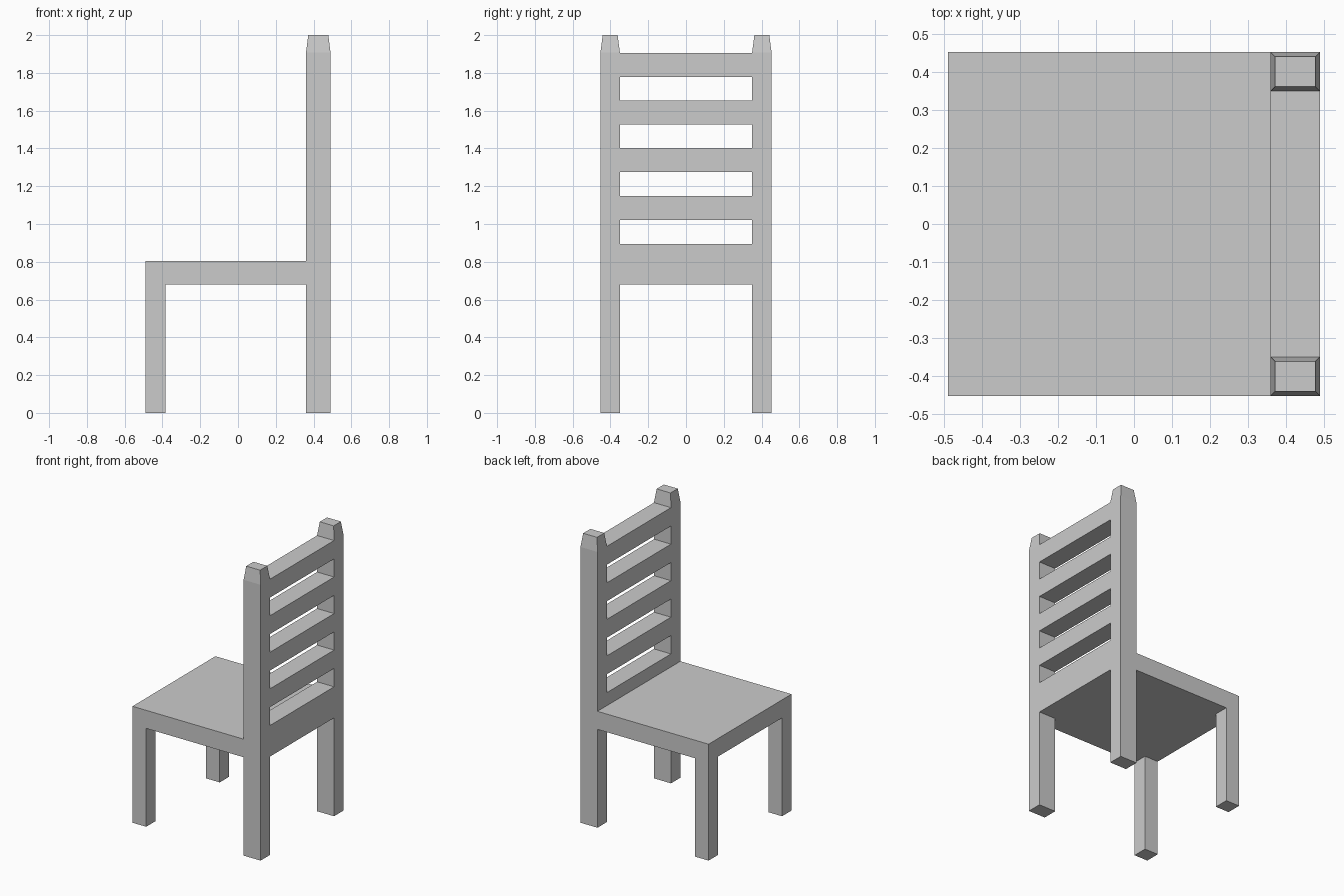
import bpy
import bmesh

if "Cube" in bpy.data.objects:
    bpy.data.objects.remove(bpy.data.objects["Cube"])

X0, X1 = -0.49, 0.49        # front edge of seat, back of posts
XP = 0.36                   # front face of back posts
Y0, Y1 = 0.35, 0.453        # inner and outer leg faces
SEAT_LOW, SEAT_TOP = 0.68, 0.805


def box(name, xs, ys, zs, tip=None):
    """Box from ranges; tip=(z, inset) adds a tapered top."""
    bm = bmesh.new()
    bmesh.ops.create_cube(bm, size=1)
    for v in bm.verts:
        v.co = [r[0] if c < 0 else r[1] for c, r in zip(v.co, (xs, ys, zs))]
    if tip:
        top = max(bm.faces, key=lambda f: f.calc_center_median().z)
        new = bmesh.ops.extrude_discrete_faces(bm, faces=[top])["faces"][0]
        mid = new.calc_center_median()
        for v in new.verts:
            v.co.x += tip[1] if v.co.x < mid.x else -tip[1]
            v.co.y += tip[1] if v.co.y < mid.y else -tip[1]
            v.co.z = tip[0]
    bmesh.ops.recalc_face_normals(bm, faces=bm.faces)
    mesh = bpy.data.meshes.new(name)
    bm.to_mesh(mesh)
    bm.free()
    obj = bpy.data.objects.new(name, mesh)
    bpy.context.collection.objects.link(obj)
    return obj


# Seat slab, running up to the back posts
box("seat", (X0, XP), (-Y1, Y1), (SEAT_LOW, SEAT_TOP))

# Legs on both sides; the back ones rise into posts with tapered tips
for side, ys in (("near", (-Y1, -Y0)), ("far", (Y0, Y1))):
    box(f"front_leg_{side}", (X0, -0.385), ys, (0, SEAT_LOW))
    box(f"back_post_{side}", (XP, X1), ys, (0, 1.907), tip=(2.0, 0.012))

# Deep bottom rail behind the seat, then the four evenly spaced slats
box("bottom_rail", (XP, X1), (-Y0, Y0), (SEAT_LOW, 0.895))
for i in range(4):
    z = 1.022 + i * 0.2525
    box(f"back_slat_{i + 1}", (XP, X1), (-Y0, Y0), (z, z + 0.127))
